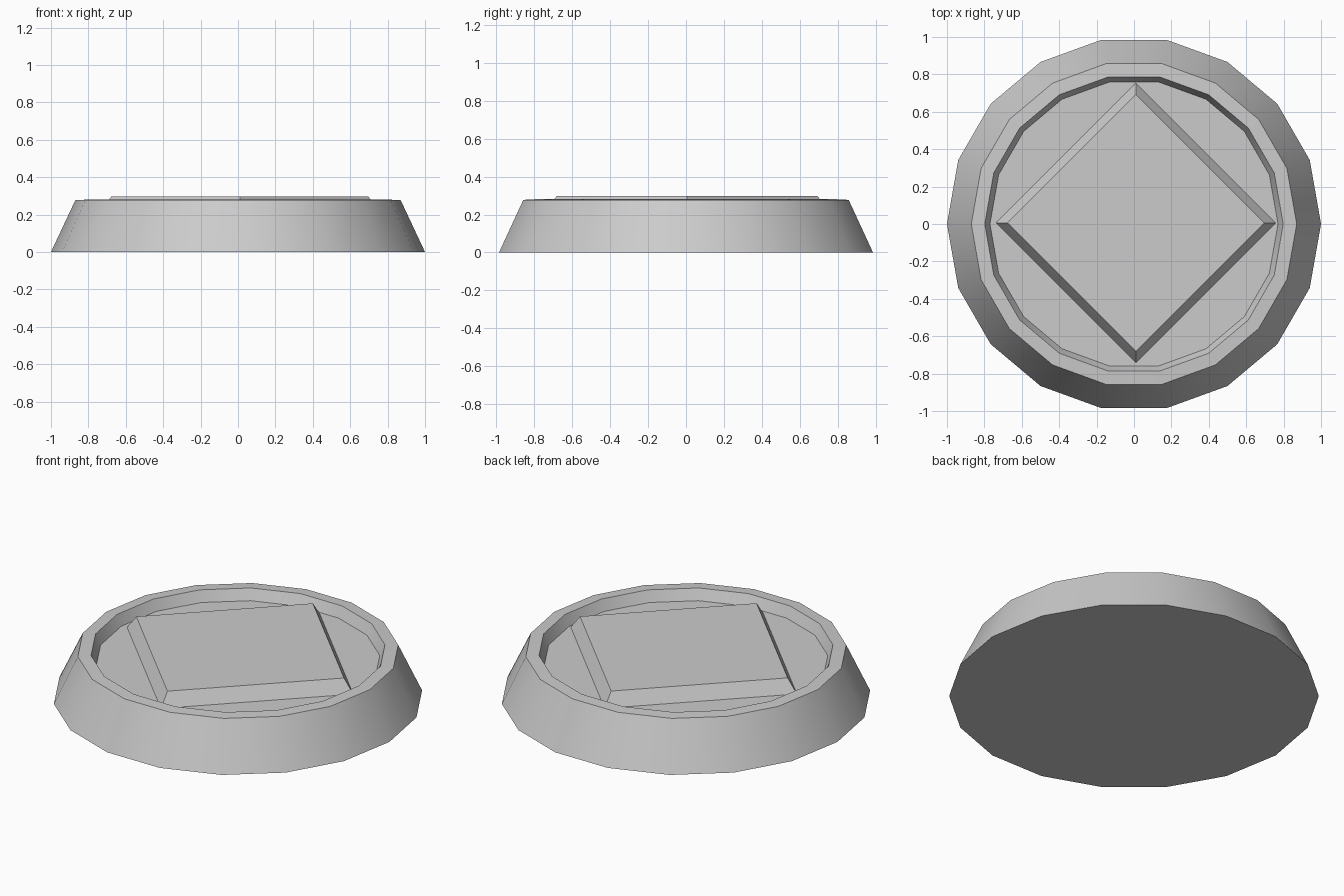
import bpy
import bmesh
import math

if "Cube" in bpy.data.objects:
    bpy.data.objects.remove(bpy.data.objects["Cube"], do_unlink=True)

grey = bpy.data.materials.new("light_grey")
grey.use_nodes = True
colour = (0.6, 0.6, 0.6, 1.0)
grey.diffuse_color = colour
grey.node_tree.nodes["Principled BSDF"].inputs["Base Color"].default_value = colour


def lofted(name, sides, profile, centre=(0, 0)):
    """Stack regular polygons of (radius, height), capped at both ends."""
    bm = bmesh.new()
    rings = []
    for radius, z in profile:
        rings.append([bm.verts.new((centre[0] + radius * math.cos(math.tau * i / sides),
                                    centre[1] + radius * math.sin(math.tau * i / sides), z))
                      for i in range(sides)])
    for low, high in zip(rings, rings[1:]):
        for i in range(sides):
            j = (i + 1) % sides
            bm.faces.new((low[i], low[j], high[j], high[i]))
    bm.faces.new(rings[0][::-1])
    bm.faces.new(rings[-1])
    mesh = bpy.data.meshes.new(name)
    bm.to_mesh(mesh)
    bm.free()
    mesh.materials.append(grey)
    obj = bpy.data.objects.new(name, mesh)
    bpy.context.collection.objects.link(obj)
    return obj


# Tapered round base with a raised rim and a sunken floor
base = lofted("round_base", 18, [(1.0, 0), (0.87, 0.277), (0.798, 0.281), (0.77, 0.218)])

# Bevelled diamond plate standing on the floor
plate = lofted("diamond_plate", 4, [(0.748, 0.217), (0.686, 0.298)], (0.01, 0.006))

# Smooth around the wall, sharp at the rim and plate edges
bpy.ops.object.select_all(action='DESELECT')
for obj in (base, plate):
    obj.select_set(True)
bpy.context.view_layer.objects.active = base
bpy.ops.object.shade_smooth_by_angle(angle=math.radians(30))
